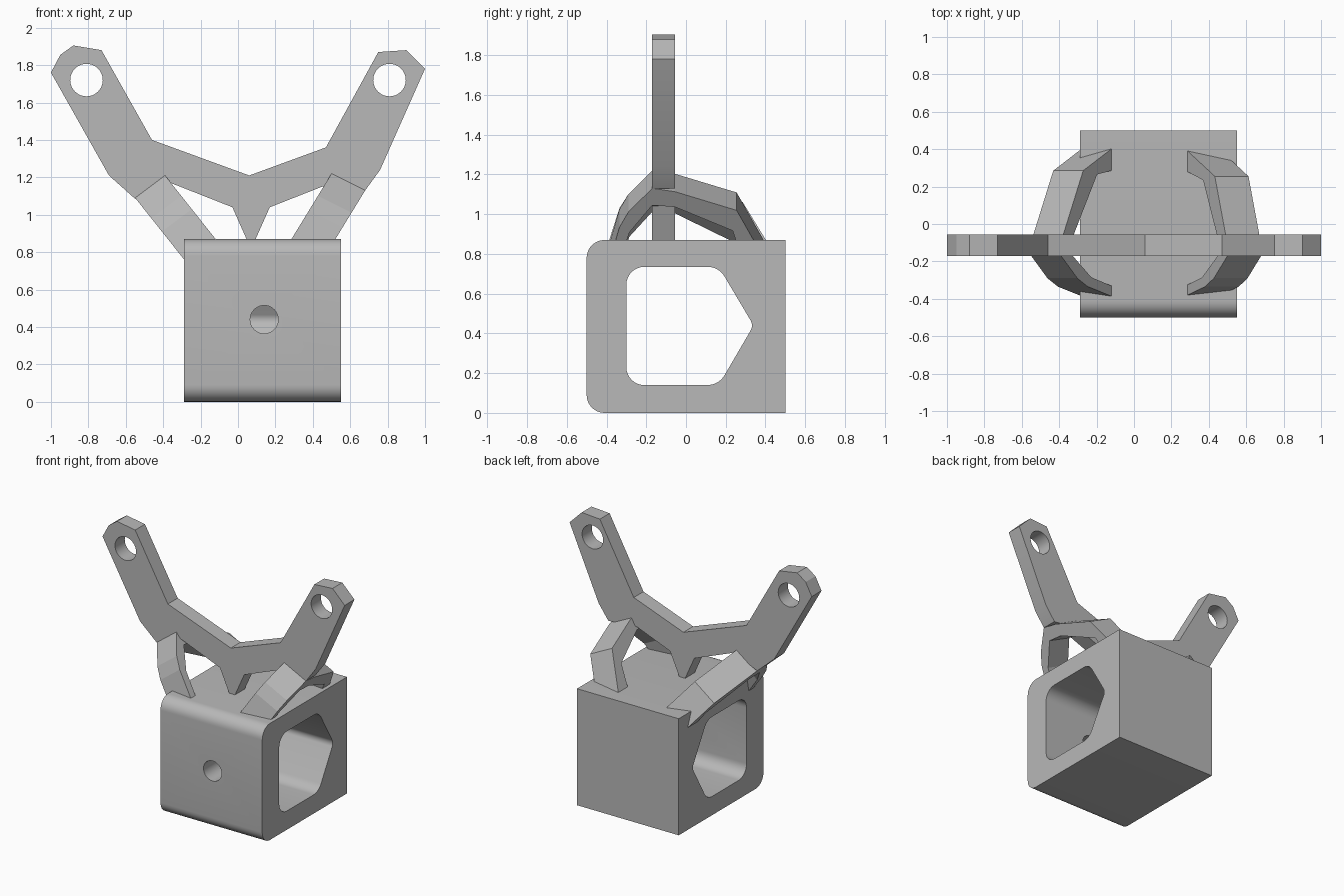
import bpy, bmesh, math
from mathutils import Vector

cube = bpy.data.objects.get("Cube")
if cube:
    bpy.data.objects.remove(cube, do_unlink=True)

grey = bpy.data.materials.new("plain_grey")
grey.use_nodes = True
GREY = (0.48, 0.48, 0.48, 1)
grey.diffuse_color = GREY
for node in grey.node_tree.nodes:
    if node.type == 'BSDF_PRINCIPLED':
        node.inputs["Base Color"].default_value = GREY
        node.inputs["Roughness"].default_value = 0.6


def prism(name, start, sweep):
    """Extrude a closed loop of 3D points along the sweep vector."""
    bm = bmesh.new()
    face = bm.faces.new([bm.verts.new(p) for p in start])
    new = bmesh.ops.extrude_face_region(bm, geom=[face])["geom"]
    bmesh.ops.translate(bm, vec=Vector(sweep),
                        verts=[g for g in new if isinstance(g, bmesh.types.BMVert)])
    bmesh.ops.recalc_face_normals(bm, faces=bm.faces)
    mesh = bpy.data.meshes.new(name)
    bm.to_mesh(mesh)
    bm.free()
    obj = bpy.data.objects.new(name, mesh)
    bpy.context.collection.objects.link(obj)
    mesh.materials.append(grey)
    return obj


def rounded(corners, steps=8):
    """Fillet (a, b, radius) corners of a closed 2D outline."""
    out = []
    n = len(corners)
    for i, (a, b, r) in enumerate(corners):
        p = Vector((a, b))
        if r == 0:
            out.append(p)
            continue
        u = (Vector(corners[i - 1][:2]) - p).normalized()
        v = (Vector(corners[(i + 1) % n][:2]) - p).normalized()
        half = u.angle(v) / 2
        centre = p + (u + v).normalized() * (r / math.sin(half))
        s = p + u * (r / math.tan(half)) - centre
        e = p + v * (r / math.tan(half)) - centre
        turn = math.pi - 2 * half
        for k in range(steps + 1):
            t = k / steps
            q = (s * math.sin((1 - t) * turn) + e * math.sin(t * turn)) / math.sin(turn)
            out.append(centre + q)
    return out


def disc(x, z, r, y):
    return [(x + r * math.cos(a), y, z + r * math.sin(a))
            for a in (math.tau * k / 40 for k in range(40))]


def cut(obj, cutter):
    mod = obj.modifiers.new("cut", 'BOOLEAN')
    mod.operation = 'DIFFERENCE'
    mod.solver = 'EXACT'
    mod.object = cutter
    bpy.ops.object.select_all(action='DESELECT')
    bpy.context.view_layer.objects.active = obj
    obj.select_set(True)
    bpy.ops.object.modifier_apply(modifier=mod.name)
    bpy.data.objects.remove(cutter, do_unlink=True)


def smooth(obj):
    bpy.ops.object.select_all(action='DESELECT')
    bpy.context.view_layer.objects.active = obj
    obj.select_set(True)
    bpy.ops.object.shade_smooth_by_angle(angle=math.radians(25))


# Hollow block with rounded front edges
X0, X1, TOP = -0.29, 0.55, 0.87
body = rounded([(-0.5, 0, 0.09), (0.5, 0, 0), (0.5, TOP, 0), (-0.5, TOP, 0.09)])
block = prism("block", [(X0, y, z) for y, z in body], (X1 - X0, 0, 0))

# Pointed side tunnel, then the small front hole
tunnel = rounded([(-0.3, 0.14, 0.09), (0.165, 0.14, 0.1), (0.34, 0.44, 0.05),
                  (0.165, 0.735, 0.1), (-0.3, 0.735, 0.09)])
cut(block, prism("tunnel_cutter", [(X0 - 0.1, y, z) for y, z in tunnel], (1.1, 0, 0)))
cut(block, prism("front_hole_cutter", disc(0.14, 0.44, 0.075, -0.6), (0, 0.45, 0)))
smooth(block)

# Forked plate with an eyelet at each tip
FRONT, BACK = -0.17, -0.055
outline = [(-1, 1.76), (-0.95, 1.855), (-0.88, 1.905), (-0.73, 1.88), (-0.46, 1.4),
           (0.06, 1.21), (0.47, 1.36), (0.75, 1.87), (0.9, 1.88), (1, 1.78),
           (0.76, 1.24), (0.68, 1.13), (0.45, 1.15), (0.17, 1.04), (0.09, 0.86),
           (0.05, 0.86), (-0.03, 1.04), (-0.36, 1.17), (-0.55, 1.085), (-0.69, 1.21)]
plate = prism("forked_plate", [(x, FRONT, z) for x, z in outline], (0, BACK - FRONT, 0))
for x in (-0.81, 0.81):
    cut(plate, prism("eyelet_cutter", disc(x, 1.72, 0.087, -0.3), (0, 0.4, 0)))
smooth(plate)


# Leaning arched struts: profile of (drop along lean, y), swept across the width
def strut(name, outer, inner, lean, knee):
    ox, oz = outer
    lean = Vector(lean).normalized()
    arch = [(0.48, -0.395), (0.43, -0.385), (0.23, -0.335), (0.14, -0.29), (0, FRONT),
            (0.02, BACK), knee, (0.43, 0.4), (0.48, 0.425),
            (0.48, 0.3), (0.43, 0.285), (knee[0] + 0.12, knee[1] - 0.02), (0.11, BACK),
            (0.1, FRONT), (0.26, -0.285), (0.43, -0.33), (0.48, -0.335)]
    loop = [(ox + lean.x * d, y, oz + lean.y * d) for d, y in arch]
    return prism(name, loop, (inner[0] - ox, 0, inner[1] - oz))


strut("right_strut", (-0.55, 1.09), (-0.39, 1.21), (0.62, -0.78), (0.19, 0.285))
strut("left_strut", (0.68, 1.13), (0.5, 1.22), (-0.52, -0.85), (0.13, 0.255))
